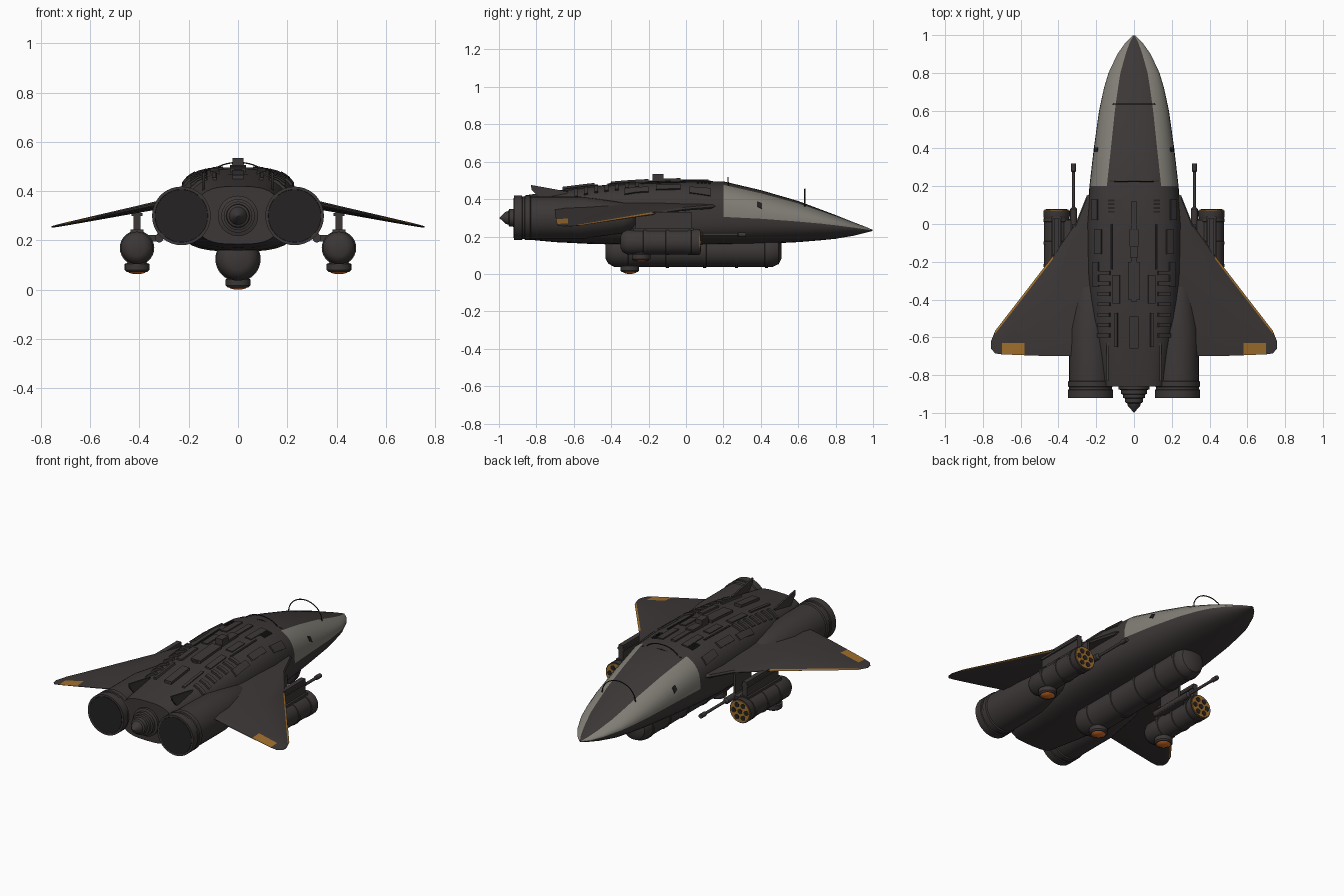
import bpy, bmesh, math
from mathutils import Vector

if "Cube" in bpy.data.objects:
    bpy.data.objects.remove(bpy.data.objects["Cube"])


def material(name, rgb):
    m = bpy.data.materials.new(name)
    m.diffuse_color = (*rgb, 1)
    m.use_nodes = True
    m.node_tree.nodes["Principled BSDF"].inputs["Base Color"].default_value = m.diffuse_color
    return m


HULL = material("dark hull", (0.046, 0.039, 0.038))
LIGHT = material("light grey panel", (0.22, 0.21, 0.18))
AMBER = material("amber trim", (0.36, 0.16, 0.025))
ORANGE = material("orange glow", (0.72, 0.16, 0.02))
BLACK = material("near black", (0.018, 0.016, 0.016))


def finish(name, bm, mats, mirror=False, angle=35):
    bmesh.ops.recalc_face_normals(bm, faces=bm.faces)
    me = bpy.data.meshes.new(name)
    bm.to_mesh(me)
    bm.free()
    for m in mats:
        me.materials.append(m)
    ob = bpy.data.objects.new(name, me)
    bpy.context.collection.objects.link(ob)
    bpy.ops.object.select_all(action='DESELECT')
    ob.select_set(True)
    bpy.context.view_layer.objects.active = ob
    bpy.ops.object.shade_smooth_by_angle(angle=math.radians(angle))
    if mirror:
        ob.modifiers.new("mirror", 'MIRROR').use_mirror_merge = False
    return ob


def loft(bm, rings, rule=None, caps=True):
    """Skin closed rings of points; rule(row, column) gives the material index."""
    vs = [[bm.verts.new(p) for p in r] for r in rings]
    n = len(vs[0])
    for i in range(len(vs) - 1):
        for j in range(n):
            k = (j + 1) % n
            f = bm.faces.new((vs[i][j], vs[i][k], vs[i + 1][k], vs[i + 1][j]))
            f.material_index = rule(i, j) if rule else 0
    if caps:
        bm.faces.new(vs[0])
        bm.faces.new(vs[-1])


def lathe(name, prof, x, c, mat, axis='Y', seg=28):
    """Turned part: (along, radius) profile on the y axis (c = z) or z axis (c = y)."""
    bm = bmesh.new()
    rings = []
    for a, r in prof:
        r = max(r, 0.0005)
        ts = [2 * math.pi * k / seg for k in range(seg)]
        rings.append([(x + r * math.cos(t), a, c + r * math.sin(t)) if axis == 'Y'
                      else (x + r * math.cos(t), c + r * math.sin(t), a) for t in ts])
    loft(bm, rings)
    return finish(name, bm, [mat], mirror=x != 0)


def boxes(name, items, mat, mirror=False):
    """Boxes given as (x0, x1, y0, y1, z0, z1)."""
    bm = bmesh.new()
    for x0, x1, y0, y1, z0, z1 in items:
        loft(bm, [[(x0, y, z0), (x1, y, z0), (x1, y, z1), (x0, y, z1)] for y in (y0, y1)])
    return finish(name, bm, [mat], mirror)


# Fuselage sections: y, half width, widest z, top z, bottom z, squareness
SEC = [(-.86, .17, .30, .42, .185, 3), (-.70, .19, .30, .445, .17, 3),
       (-.5, .225, .305, .47, .16, 3), (-.25, .248, .305, .49, .155, 3),
       (0, .25, .305, .497, .155, 3), (.2, .236, .305, .495, .157, 2.8),
       (.4, .213, .295, .448, .16, 2.5), (.6, .185, .28, .39, .17, 2.3),
       (.72, .159, .269, .345, .18, 2.2), (.8, .135, .26, .315, .188, 2.2),
       (.9, .088, .247, .275, .205, 2), (.96, .045, .238, .252, .22, 2),
       (.998, .006, .233, .236, .23, 2)]


def section(y):
    for a, b in zip(SEC, SEC[1:]):
        if y <= b[0]:
            t = (y - a[0]) / (b[0] - a[0])
            return [p + (q - p) * t for p, q in zip(a, b)]
    return SEC[-1]


def skin(y, t, off=0):
    _, w, zm, zt, zb, n = section(y)
    c, s = math.cos(t), math.sin(t)
    h = (zt - zm if s >= 0 else zm - zb) + off
    return Vector((math.copysign(abs(c) ** (2 / n), c) * (w + off), y,
                   zm + math.copysign(abs(s) ** (2 / n), s) * h))


bm = bmesh.new()
loft(bm, [[skin(s[0], math.radians(10 * k)) for k in range(36)] for s in SEC],
     lambda i, j: int(SEC[i][0] > .19 and (j < 6 or 12 <= j < 18)))
finish("fuselage", bm, [HULL, LIGHT])


def plates(name, items, mat, mirror=True):
    """Raised plates hugging the hull: (x0, x1, y0, y1, height)."""
    bm = bmesh.new()
    for x0, x1, y0, y1, h in items:
        rings = []
        for y in (y0, (y0 + y1) / 2, y1):
            _, w, _, _, _, n = section(y)
            ts = [math.acos(max(-1, min(1, math.copysign(abs(x / w) ** (n / 2), x))))
                  for x in (x0, (x0 + x1) / 2, x1)]
            rings.append([skin(y, t, h) for t in ts] + [skin(y, t, -.008) for t in ts[::-1]])
        loft(bm, rings)
    return finish(name, bm, [mat], mirror, 20)


# Spine blocks, hull plates, ribs and vents
plates("spine_blocks", [(-.03, .03, -.4, -.2, .016), (-.022, .022, -.66, -.49, .016),
                        (-.022, .022, -.12, -.03, .016), (-.015, .015, -.41, .12, .01)], HULL, False)
boxes("spine_sensor", [(-.022, .022, -.18, -.12, .49, .535)], HULL)
plates("hull_plates", [(.06, .1, -.02, .13, .006), (.06, .1, -.2, -.08, .006),
                       (.075, .11, -.42, -.27, .009), (.085, .1, -.65, -.47, .01),
                       (.17, .205, -.16, -.03, .008), (.19, .222, .02, .13, .007),
                       (.185, .215, -.33, -.2, .008)], HULL)
plates("hull_ribs", [(.125, .185, -.27 - .055 * k, -.25 - .055 * k, .011) for k in range(7)], HULL)
plates("hull_vents", [(.1, .135, .06 + .02 * k, .07 + .02 * k, .005) for k in range(4)]
       + [(.115, .125, -.24, 0, .004)], BLACK)
plates("cheek_slots", [(.192, .206, .38, .405, .003)], BLACK)
plates("canopy_seam", [(-.13, .13, .225, .231, .003)], BLACK, False)

# Thin hoops over the nose and behind the canopy
for name, y, rx, z0, h in (("nose_hoop", .635, .11, .36, .095), ("canopy_hoop", .225, .11, .46, .057)):
    cu = bpy.data.curves.new(name, 'CURVE')
    cu.dimensions = '3D'
    cu.bevel_depth = .003
    cu.bevel_resolution = 1
    sp = cu.splines.new('POLY')
    sp.points.add(16)
    for k, p in enumerate(sp.points):
        t = math.pi * k / 16
        p.co = (rx * math.cos(t), y, z0 + h * math.sin(t), 1)
    cu.materials.append(BLACK)
    bpy.context.collection.objects.link(bpy.data.objects.new(name, cu))

# Wings: x, leading y, trailing y, thickness; amber leading edge and tip patch
WING = [(.15, .2, -.7, .04), (.25, .15, -.7, .04), (.31, 0, -.7, .036), (.43, -.17, -.7, .028),
        (.58, -.365, -.695, .02), (.70, -.52, -.69, .013), (.735, -.565, -.685, .01),
        (.757, -.62, -.66, .006)]
rings = []
for x, yl, yt, th in WING:
    z, c = .255 + (.757 - x) * .205, yl - yt
    top = [(yl, 0), (yl - min(.016, c * .2), .25), (yl - c * .4, .5),
           (yt + min(.065, c * .35), .3), (yt, .05)]
    pts = top + [(y, -k) for y, k in top[:0:-1]]
    rings.append([(x, y, z + k * th) for y, k in pts])
bm = bmesh.new()
loft(bm, rings, lambda i, j: int((j in (0, 8) and 3 <= i <= 5) or (j == 3 and i == 4)))
finish("wing", bm, [HULL, AMBER], True, 30)

# Engine nacelles with ringed nozzles, glowing cores and vanes
EX, EZ = .23, .3
lathe("engine_nacelle", [(-.26, 0), (-.265, .03), (-.29, .06), (-.34, .082), (-.45, .098),
                         (-.56, .113), (-.83, .113), (-.835, .119), (-.86, .119), (-.863, .114),
                         (-.875, .114), (-.878, .119), (-.92, .119), (-.92, .108),
                         (-.86, .098)], EX, EZ, HULL, seg=36)
lathe("nozzle_interior", [(-.921, .107), (-.86, .094), (-.855, 0)], EX, EZ, BLACK, seg=36)
lathe("engine_glow", [(-.85, .057), (-.875, .057), (-.89, .046), (-.9, .028), (-.904, 0)], EX, EZ, ORANGE)
bm = bmesh.new()
for k in range(8):
    a = math.pi * (k + .5) / 4
    d, n = Vector((math.cos(a), 0, math.sin(a))), Vector((-math.sin(a), 0, math.cos(a))) * .004
    o = Vector((EX, 0, EZ))
    loft(bm, [[o + d * r + n * s + Vector((0, y, 0)) for r, s in
               ((.055, -1), (.104, -1), (.104, 1), (.055, 1))] for y in (-.9, -.85)])
finish("nozzle_vanes", bm, [HULL], True)

# Stepped tail cone
lathe("tail_cone", [(-.85, .082), (-.875, .082), (-.88, .068), (-.9, .068), (-.903, .058),
                    (-.92, .058), (-.923, .048), (-.945, .046), (-.95, .036), (-.965, .032),
                    (-.998, 0)], 0, EZ, HULL)

# Tail fins
bm = bmesh.new()
loft(bm, [[(x, y, z) for y, z in ((-.63, .44), (-.83, .476), (-.825, .45), (-.78, .40), (-.65, .41))]
          for x in (.135, .145)])
finish("tail_fin", bm, [HULL], True)


def banded(y0, y1, r, bands):
    """Tank profile with rounded ends and raised bands."""
    e = r * .55
    p = [(y0, 0), (y0, r * .5), (y0 + e * .3, r * .8), (y0 + e, r)]
    for b in bands:
        p += [(b - .009, r), (b - .008, r + .004), (b + .008, r + .004), (b + .009, r)]
    return p + [(y1 - e, r), (y1 - e * .3, r * .82), (y1, r * .5), (y1, 0)]


# Belly tank
lathe("belly_tank", banded(-.43, .51, .088, (-.3, -.1, .1, .27, .43)), 0, .125, HULL, seg=32)

# Wing pods: body, launcher face with tubes, pylons
PX, PZ = .41, .17
pod = banded(-.35, .07, .066, (-.22, -.1, .02))[:-4] + [(.04, .07), (.072, .07), (.072, 0)]
lathe("pod", pod, PX, PZ, HULL)
lathe("launcher_face", [(.06, .063), (.077, .063), (.077, 0)], PX, PZ, AMBER)
for k in range(7):
    a, r = math.pi * k / 3, (.041 if k < 6 else 0)
    lathe("launcher_tube", [(.07, .015), (.079, .015), (.079, 0)],
          PX + r * math.cos(a), PZ + r * math.sin(a), BLACK, seg=12)
boxes("pod_pylon", [(PX - .014, PX + .014, -.27, .03, .22, .33),
                    (PX - .026, PX + .026, -.28, .04, .228, .245),
                    (PX - .022, PX + .022, -.27, .03, .30, .312)], HULL, True)

# Side guns and their mounts
lathe("gun", [(-.2, 0), (-.2, .018), (.08, .018), (.09, .008), (.275, .008), (.28, .013),
              (.32, .013), (.32, 0)], .32, .21, HULL, seg=14)
boxes("gun_mount", [(.31, .37, -.16, .02, .195, .222), (.313, .327, -.15, .0, .21, .34)], HULL, True)

# Sensor turrets with orange lenses under the tank and pods
for name, x, y, z in (("belly_turret", 0, -.3, 0), ("pod_turret", PX, -.24, .063)):
    lathe(name, [(z + .06, .035), (z + .046, .04), (z + .042, .05), (z + .018, .05), (z + .01, .043)],
          x, y, HULL, 'Z')
    lathe(name + "_lens", [(z + .012, .041), (z + .005, .03), (z + .001, .015), (z, 0)], x, y, ORANGE, 'Z')
